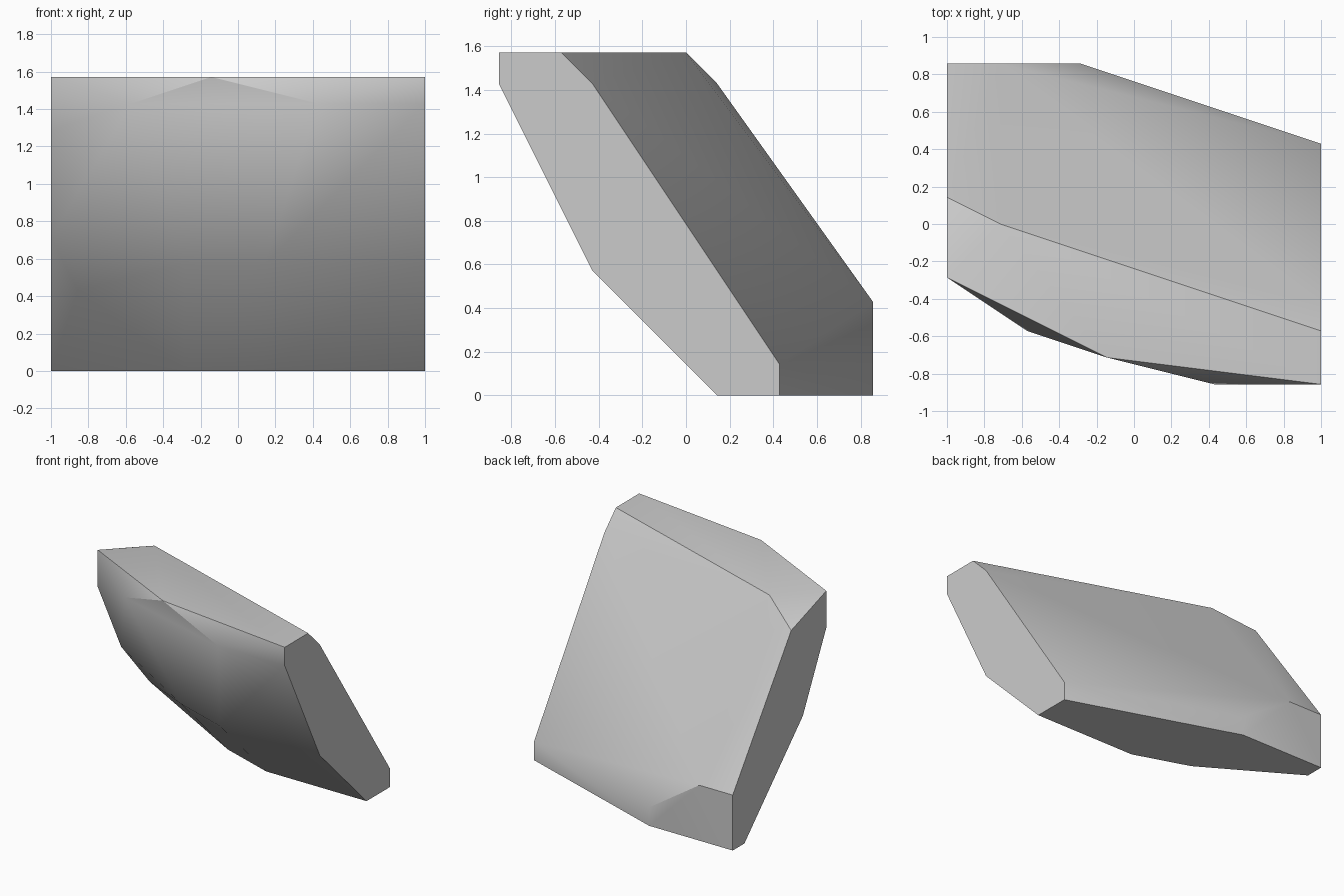
import bpy
import bmesh
import math

cube = bpy.data.objects.get("Cube")
if cube:
    bpy.data.objects.remove(cube, do_unlink=True)

UNIT = 1 / 7  # the slab is cut on a coarse lattice


def make_material(name, colour):
    material = bpy.data.materials.new(name)
    material.use_nodes = True
    material.diffuse_color = colour
    material.node_tree.nodes["Principled BSDF"].inputs["Base Color"].default_value = colour
    return material


def section(x, profile):
    """Place a (y, z) outline on the plane at x."""
    return [(x, y, z) for y, z in profile]


# Flat end outlines of the leaning slab
left_end = section(7, [(-6, 11), (-4, 11), (-3, 10), (3, 1),
                       (3, 0), (1, 0), (-3, 4), (-6, 10)])
right_end = section(-7, [(-2, 11), (-2, 9), (0, 5), (5, 0),
                         (6, 0), (6, 3), (1, 10)])

# Corners between the ends
top_corners = [(-1, -5, 11), (-5, 0, 11)]
front_brow = [(-4, -4, 10), (3, -6, 10)]
front_belly = [(1, -3, 4), (-2, -2, 4), (-6, 1, 3)]
back_foot = [(-5, 6, 3), (-2, 6, 1), (-2, 6, 0)]
underside = [(1, 1, 0), (-2, 2, 0)]

# Wrap all corners in one convex stone
bm = bmesh.new()
for corner in (left_end + right_end + top_corners + front_brow
               + front_belly + back_foot + underside):
    bm.verts.new([c * UNIT for c in corner])
bmesh.ops.convex_hull(bm, input=bm.verts[:])
bmesh.ops.dissolve_limit(bm, angle_limit=math.radians(0.5),
                         verts=bm.verts[:], edges=bm.edges[:])
bmesh.ops.recalc_face_normals(bm, faces=bm.faces[:])

mesh = bpy.data.meshes.new("rock_slab")
bm.to_mesh(mesh)
bm.free()
mesh.materials.append(make_material("stone grey", (0.6, 0.6, 0.6, 1)))

rock = bpy.data.objects.new("rock_slab", mesh)
bpy.context.collection.objects.link(rock)

# Soft facets with crisp main edges
bpy.ops.object.select_all(action="DESELECT")
rock.select_set(True)
bpy.context.view_layer.objects.active = rock
bpy.ops.object.shade_smooth_by_angle(angle=math.radians(30))
